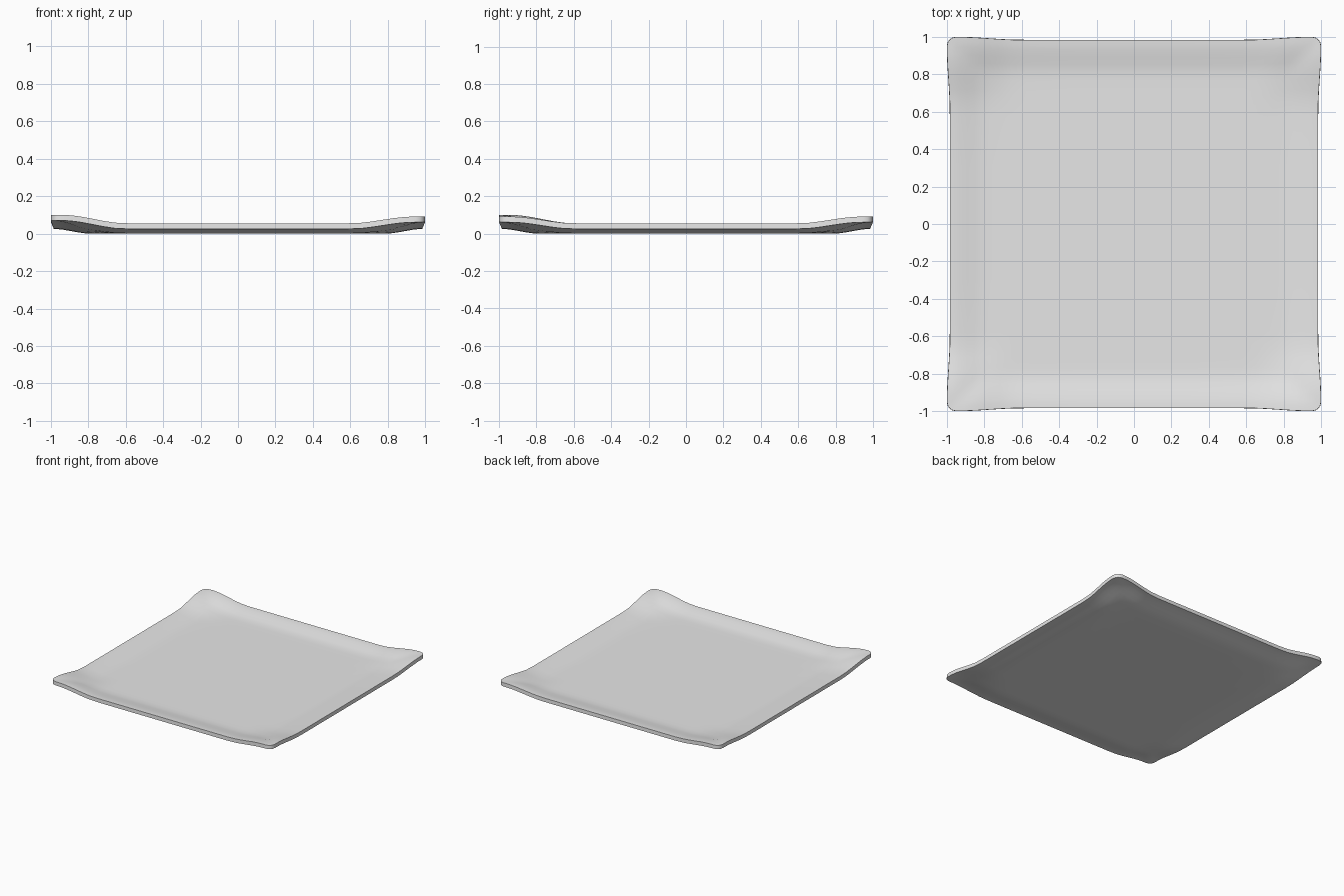
import bpy
import bmesh
import math

cube = bpy.data.objects.get("Cube")
if cube:
    bpy.data.objects.remove(cube, do_unlink=True)


def ease(lo, hi, t):
    """Smooth ramp from 0 at lo to 1 at hi."""
    t = max(0.0, min(1.0, (t - lo) / (hi - lo)))
    return t * t * (3 - 2 * t)


def place(x, y):
    """Bend a flat point into the tray: raised rim, curled rounded corners."""
    u, v = abs(x), abs(y)
    corner = ease(0.6, 0.94, u) * ease(0.6, 0.94, v)
    lift = 0.045 if x < 0 and y < 0 else 0.036
    z = 0.025 * ease(0.8, 1.0, max(u, v)) + lift * corner
    # edges sit slightly inside the corner tips
    u *= 0.984 + 0.016 * ease(0.6, 0.95, v)
    v *= 0.984 + 0.016 * ease(0.6, 0.95, u)
    # round the corner outline
    radius = 0.05
    cu, cv = u - (1 - radius), v - (1 - radius)
    if cu > 0 and cv > 0:
        scale = max(cu, cv) / math.hypot(cu, cv)
        u, v = 1 - radius + cu * scale, 1 - radius + cv * scale
    return math.copysign(u, x), math.copysign(v, y), z


# Grid lines, closer together near the rim
half = [0.3, 0.58, 0.66, 0.72, 0.78, 0.83, 0.87, 0.91, 0.95, 0.975, 1.0]
lines = [-t for t in reversed(half)] + [0.0] + half

# Tray sheet
bm = bmesh.new()
rows = [[bm.verts.new(place(x, y)) for x in lines] for y in lines]
for low, high in zip(rows, rows[1:]):
    for i in range(len(lines) - 1):
        bm.faces.new((low[i], low[i + 1], high[i + 1], high[i]))
bm.normal_update()
mesh = bpy.data.meshes.new("square_tray")
bm.to_mesh(mesh)
bm.free()
tray = bpy.data.objects.new("square_tray", mesh)
bpy.context.collection.objects.link(tray)

# Thickness, grown upward from the underside
solid = tray.modifiers.new("thickness", "SOLIDIFY")
solid.thickness = 0.03
solid.offset = 1.0

# Plain light grey
grey = bpy.data.materials.new("light_grey")
grey.use_nodes = True
colour = (0.8, 0.8, 0.8, 1.0)
grey.diffuse_color = colour
grey.node_tree.nodes["Principled BSDF"].inputs["Base Color"].default_value = colour
mesh.materials.append(grey)

bpy.ops.object.select_all(action="DESELECT")
tray.select_set(True)
bpy.context.view_layer.objects.active = tray
bpy.ops.object.modifier_apply(modifier=solid.name)
bpy.ops.object.shade_smooth_by_angle(angle=math.radians(30))
